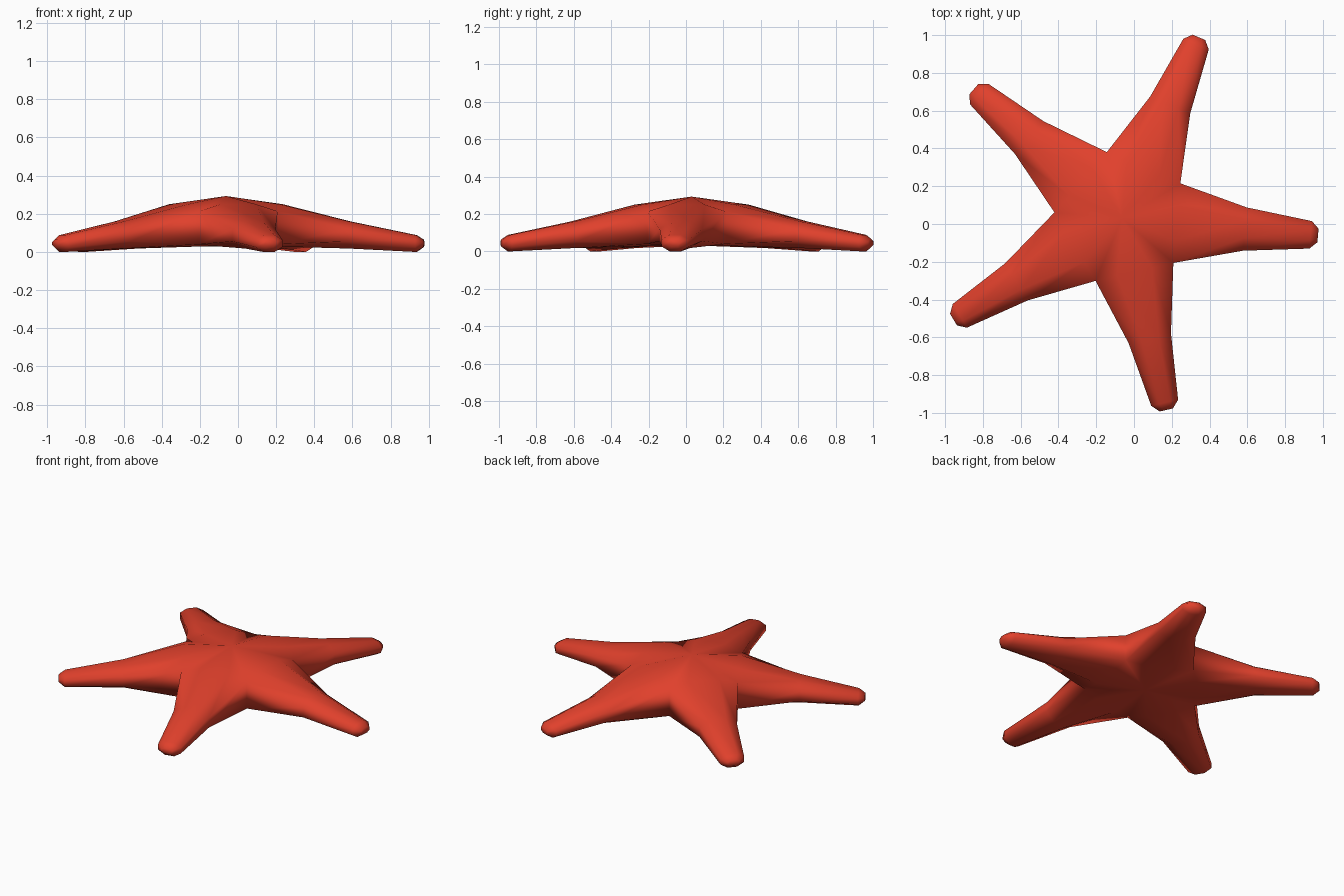
import bpy, bmesh
from math import cos, sin, radians

if "Cube" in bpy.data.objects:
    bpy.data.objects.remove(bpy.data.objects["Cube"])

CX, CY = -0.063, 0.03
FIRST = radians(-5)
# arm rings: distance along arm, half width, bottom z, top z, half width of flat top, side bottom z, side top z
RINGS = [(0.291, 0.2114, 0.028, 0.250, 0.095, 0.040, 0.213),
         (0.652, 0.115, 0.018, 0.160, 0.048, 0.055, 0.120),
         (1.002, 0.073, 0.000, 0.088, 0.030, 0.026, 0.064),
         (1.041, 0.036, 0.026, 0.064, 0.015, 0.037, 0.053)]

bm = bmesh.new()
peak = bm.verts.new((CX, CY, 0.293))
belly = bm.verts.new((CX, CY, 0.03))


def ring(angle, along, w, z0, z1, flat, s0, s1):
    """Eight-sided section across an arm, flat on top and bottom."""
    shape = [(flat, z1), (w, s1), (w, s0), (flat, z0),
             (-flat, z0), (-w, s0), (-w, s1), (-flat, z1)]
    return [bm.verts.new((CX + along * cos(angle) - y * sin(angle),
                          CY + along * sin(angle) + y * cos(angle), z)) for y, z in shape]


# five tapering arms with blunt tips
roots = []
for i in range(5):
    angle = FIRST + i * radians(72)
    loops = [ring(angle, *r) for r in RINGS]
    roots.append(loops[0])
    for a, b in zip(loops, loops[1:]):
        for j in range(8):
            k = (j + 1) % 8
            bm.faces.new((a[j], a[k], b[k], b[j]))
    bm.faces.new(loops[-1])

# central disc joining the arm roots above and below
for i, a in enumerate(roots):
    b = roots[(i + 1) % 5]
    bm.faces.new((peak, a[7], a[0]))
    bm.faces.new((belly, a[3], a[4]))
    bm.faces.new((peak, a[0], a[1]))
    bm.faces.new((peak, b[6], b[7]))
    bm.faces.new((belly, a[2], a[3]))
    bm.faces.new((belly, b[4], b[5]))

# weld the valleys shared by neighbouring arms
bmesh.ops.remove_doubles(bm, verts=bm.verts[:], dist=0.004)
bmesh.ops.recalc_face_normals(bm, faces=bm.faces[:])
for f in bm.faces:
    f.smooth = True

mesh = bpy.data.meshes.new("starfish")
bm.to_mesh(mesh)
bm.free()
obj = bpy.data.objects.new("starfish", mesh)
bpy.context.collection.objects.link(obj)

mat = bpy.data.materials.new("red_skin")
mat.diffuse_color = (0.75, 0.052, 0.025, 1)
mat.use_nodes = True
mat.node_tree.nodes["Principled BSDF"].inputs["Base Color"].default_value = mat.diffuse_color
mesh.materials.append(mat)
